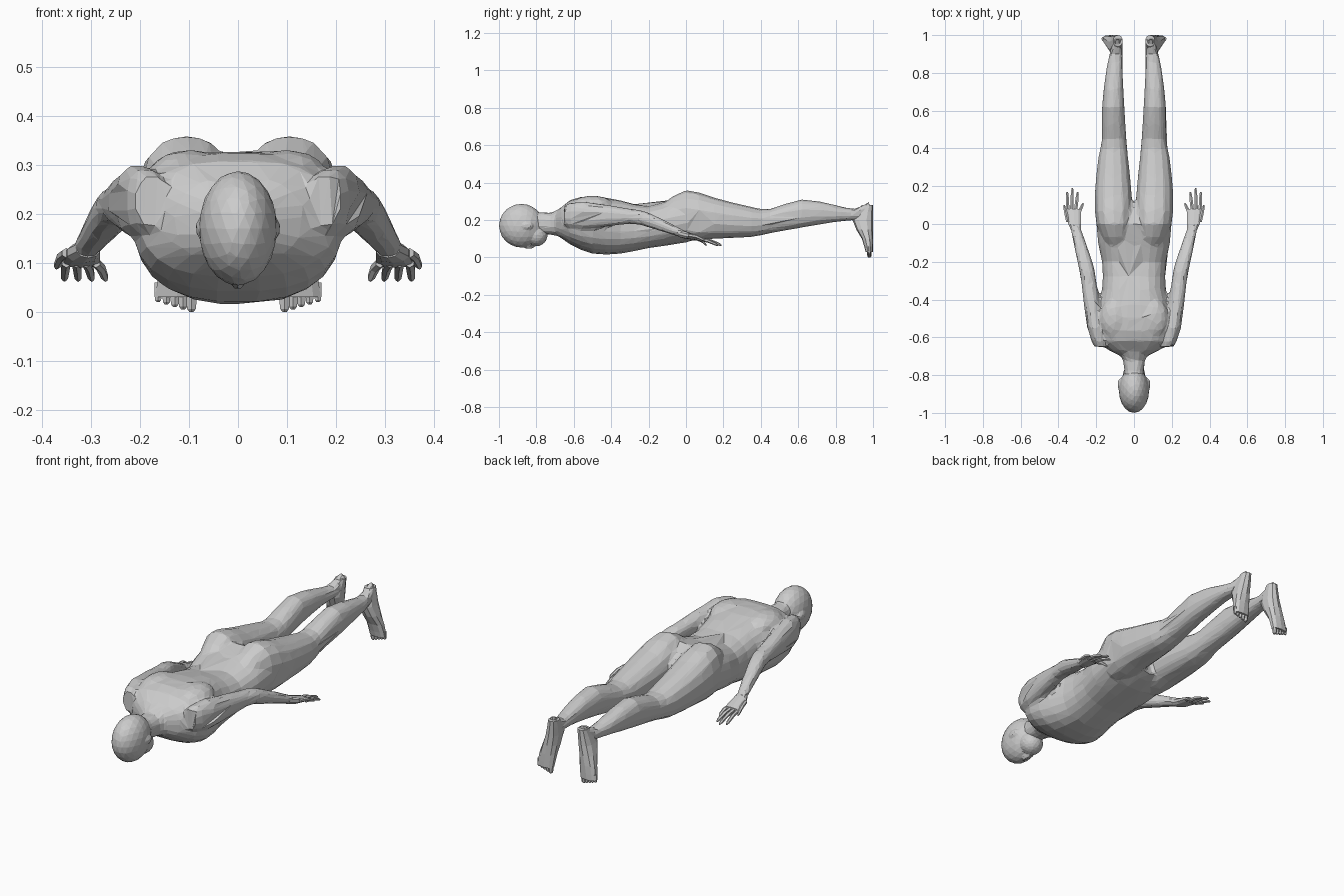
import bpy
import bmesh
from math import cos, sin, pi, exp, copysign
from mathutils import Matrix, Vector

cube = bpy.data.objects.get("Cube")
if cube:
    bpy.data.objects.remove(cube, do_unlink=True)

GREY = (.6, .6, .6, 1)
skin = bpy.data.materials.new("plain grey")
skin.use_nodes = True
skin.diffuse_color = GREY
skin.node_tree.nodes["Principled BSDF"].inputs["Base Color"].default_value = GREY


def refine(rows):
    """Add a smoothly curved section halfway between each pair of sections."""
    rows = [Vector(row) for row in rows]
    last = len(rows) - 1
    result = [rows[0]]
    for i in range(last):
        before, after = rows[max(i - 1, 0)], rows[min(i + 2, last)]
        inner = rows[i] + rows[i + 1]
        result.append(inner / 2 + (inner - before - after) / 16)
        result.append(rows[i + 1])
    return result


def rounded(value, power):
    return copysign(abs(value) ** power, value)


def loft(bm, sections, axis="Y", sides=12, side=1, power=.85, groove=0):
    """Skin a row of rounded sections: (position, low u, high u, low v, high v)."""
    rings = []
    for pos, u_low, u_high, v_low, v_high in sections:
        ring = []
        for i in range(sides):
            angle = 2 * pi * (i + .5) / sides
            u = (u_low + u_high + (u_high - u_low) * rounded(cos(angle), power)) / 2
            v = (v_low + v_high + (v_high - v_low) * rounded(sin(angle), power)) / 2
            if sin(angle) > 0:
                v -= groove * exp(-(u / .03) ** 2)
            point = (u * side, pos, v) if axis == "Y" else (u * side, v, pos)
            ring.append(bm.verts.new(point))
        rings.append(ring)
    for near, far in zip(rings, rings[1:]):
        for i in range(sides):
            j = (i + 1) % sides
            bm.faces.new((near[i], near[j], far[j], far[i]))
    bm.faces.new(rings[0])
    bm.faces.new(rings[-1])


def centred(rows):
    """Expand (position, half width, low, high) to a section centred on x."""
    return [(pos, -half, half, low, high) for pos, half, low, high in rows]


def digit(bm, base, tip, radius, axis, side):
    """A tapered, slightly arched finger or toe."""
    base, tip = Vector(base), Vector(tip)
    sections = []
    for t, scale in ((0, 1), (.5, 1), (.9, .8), (1, .4)):
        p = base.lerp(tip, t)
        r = radius * scale
        if axis == "Y":
            p.z += .03 * t * (1 - t)
            sections.append((p.y, p.x - r, p.x + r, p.z - r, p.z + r))
        else:
            sections.append((p.z, p.x - r, p.x + r, p.y - r, p.y + r))
    loft(bm, sections, axis, sides=6, side=side, power=1)


def ellipsoid(bm, centre, size):
    matrix = Matrix.Translation(centre) @ Matrix.Diagonal((*size, 1))
    bmesh.ops.create_icosphere(bm, subdivisions=3, radius=1, matrix=matrix)


def finish(bm, name):
    bmesh.ops.recalc_face_normals(bm, faces=bm.faces)
    mesh = bpy.data.meshes.new(name)
    bm.to_mesh(mesh)
    bm.free()
    mesh.materials.append(skin)
    obj = bpy.data.objects.new(name, mesh)
    bpy.context.collection.objects.link(obj)
    return obj


def fuse_to_facets(obj, voxel, ratio):
    """Join overlapping volumes into one skin, then cut it to flat facets."""
    remesh = obj.modifiers.new("fuse", "REMESH")
    remesh.mode = "VOXEL"
    remesh.voxel_size = voxel
    facets = obj.modifiers.new("facets", "DECIMATE")
    facets.ratio = ratio
    facets.use_symmetry = True
    facets.symmetry_axis = "X"


# Trunk from the collar to the crotch
TRUNK = [
    (-.7, .07, .13, .24), (-.62, .2, .07, .31), (-.5, .21, .02, .33),
    (-.35, .17, .02, .31), (-.2, .17, .05, .28), (0, .2, .08, .33),
    (.12, .1, .12, .26),
]
NECK = [(-.82, .05, .13, .25), (-.72, .06, .12, .24), (-.64, .11, .1, .29)]
# Buttock, thigh, knee, calf, ankle and heel
LEG = [
    (-.12, .03, .15, .14, .29), (0, .01, .2, .09, .36), (.15, .01, .21, .1, .32),
    (.35, .03, .19, .11, .27), (.45, .04, .17, .13, .26), (.62, .05, .17, .16, .31),
    (.8, .06, .15, .19, .28), (.9, .06, .13, .2, .26), (.98, .06, .11, .2, .3),
]
# Shoulder, elbow, forearm and wrist
ARM = [
    (-.65, .14, .21, .17, .28), (-.55, .16, .25, .15, .3), (-.3, .2, .28, .18, .26),
    (-.2, .22, .3, .16, .24), (0, .29, .34, .1, .14),
]
bm = bmesh.new()
loft(bm, refine(centred(TRUNK)), sides=24, power=.8, groove=.015)
loft(bm, refine(centred(NECK)))
for side in (1, -1):
    loft(bm, refine(LEG), sides=14, side=side)
    loft(bm, refine(ARM), side=side)
    # Shoulder blade
    ellipsoid(bm, (.1 * side, -.5, .28), (.08, .11, .05))
fuse_to_facets(finish(bm, "body"), voxel=.011, ratio=.06)

# Head, face down: skull, jaw, nose and ears
bm = bmesh.new()
ellipsoid(bm, (0, -.88, .17), (.08, .12, .117))
ellipsoid(bm, (0, -.8, .12), (.06, .06, .06))
ellipsoid(bm, (0, -.84, .06), (.014, .03, .014))
for side in (1, -1):
    ellipsoid(bm, (.076 * side, -.85, .17), (.01, .03, .02))
fuse_to_facets(finish(bm, "head"), voxel=.007, ratio=.07)

HAND = [(-.04, .28, .33, .11, .15), (0, .28, .35, .1, .14), (.08, .28, .36, .09, .11)]
FOOT = [
    (.28, .06, .11, .94, 1), (.2, .06, .13, .89, 1),
    (.1, .07, .16, .94, 1), (.03, .08, .17, .96, 1),
]
for side, word in ((1, "left"), (-1, "right")):
    # Palm with four fanned fingers and a thumb
    bm = bmesh.new()
    loft(bm, HAND, sides=10, side=side)
    for i in range(4):
        base = (.29 + .02 * i, .06, .1)
        tip = (.27 + .028 * i, .19 - .02 * (i - 2) ** 2, .065)
        digit(bm, base, tip, radius=.01, axis="Y", side=side)
    digit(bm, (.35, .01, .12), (.37, .1, .09), radius=.01, axis="Y", side=side)
    finish(bm, word + "_hand")

    # Sole facing back, toes stepping up from the big one to the little one
    bm = bmesh.new()
    loft(bm, refine(FOOT), axis="Z", sides=10, side=side)
    for i in range(5):
        x = .095 + .017 * i
        size = .013 - .001 * i
        digit(bm, (x, .98, .06), (x, .98, .005 * i), size, axis="Z", side=side)
    finish(bm, word + "_foot")
